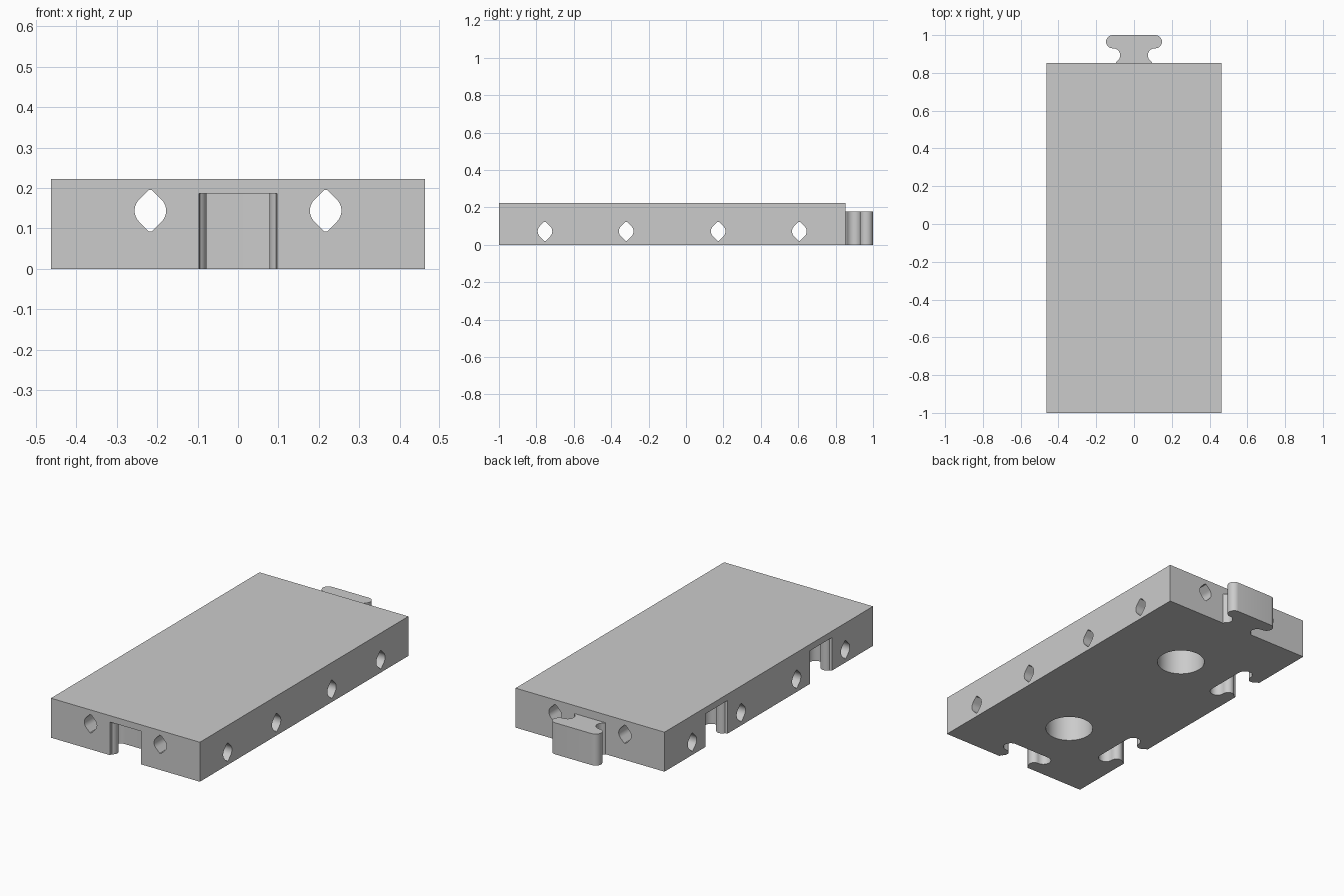
import bpy, bmesh
from math import sin, cos, radians
from mathutils import Matrix

cube = bpy.data.objects.get("Cube")
if cube:
    bpy.data.objects.remove(cube, do_unlink=True)

TILE = 0.926                      # the plate is two square tiles long
HALF = TILE / 2
HEIGHT = 0.222
FRONT, BACK = -1.0, -1.0 + 2 * TILE
CENTRES = (FRONT + HALF, FRONT + 3 * HALF)

grey = bpy.data.materials.new("light grey plastic")
grey.use_nodes = True
grey.diffuse_color = (0.6, 0.6, 0.6, 1)
grey.node_tree.nodes["Principled BSDF"].inputs["Base Color"].default_value = (0.6, 0.6, 0.6, 1)


def prism(name, outline, low, high, matrix=Matrix()):
    """Extrude a closed outline along local z and place it."""
    bm = bmesh.new()
    face = bm.faces.new([bm.verts.new((x, y, low)) for x, y in outline])
    top = bmesh.ops.extrude_face_region(bm, geom=[face])["geom"]
    bmesh.ops.translate(bm, vec=(0, 0, high - low),
                        verts=[v for v in top if isinstance(v, bmesh.types.BMVert)])
    bmesh.ops.recalc_face_normals(bm, faces=bm.faces)
    bm.transform(matrix)
    mesh = bpy.data.meshes.new(name)
    bm.to_mesh(mesh)
    bm.free()
    mesh.materials.append(grey)
    obj = bpy.data.objects.new(name, mesh)
    bpy.context.collection.objects.link(obj)
    return obj


def arc(cx, cy, r, start, end, steps):
    angles = [radians(start + (end - start) * i / steps) for i in range(steps + 1)]
    return [(cx + r * cos(a), cy + r * sin(a)) for a in angles]


def joint_outline(gap, root):
    """Rounded T from y = root outwards; gap widens it for the socket."""
    r_head, r_neck = 0.035 + gap, 0.037 - gap
    side = [(0.097, root), (0.097, 0)]
    side += arc(0.11, 0.041, r_neck, 240, 90, 14)
    side += arc(0.113, 0.113, r_head, -90, 90, 14)
    return side + [(-x, y) for x, y in reversed(side)]


def hole_outline():
    """Round sides that run into clipped points above and below."""
    r, tip = 0.039, 0.051
    flat = r * 2 ** 0.5 - tip
    right = [(flat, -tip)] + arc(0, 0, r, -45, 45, 10) + [(flat, tip)]
    return right + [(-x, y) for x, y in reversed(right)]


def combine(target, part, operation):
    mod = target.modifiers.new(operation, "BOOLEAN")
    mod.operation = operation
    mod.solver = "EXACT"
    mod.object = part
    part.hide_render = True
    bpy.context.view_layer.objects.active = target
    bpy.ops.object.modifier_apply(modifier=mod.name)
    bpy.data.objects.remove(part, do_unlink=True)


# Plate
rectangle = [(-HALF, FRONT), (HALF, FRONT), (HALF, BACK), (-HALF, BACK)]
plate = prism("connector_plate", rectangle, 0, HEIGHT)

# Sockets in the front edge and the right edge
socket = joint_outline(0.005, -0.05)
places = [Matrix.Translation((0, FRONT, 0))]
places += [Matrix.Translation((-HALF, y, 0)) @ Matrix.Rotation(radians(-90), 4, "Z") for y in CENTRES]
for place in places:
    combine(plate, prism("socket_cutter", socket, -0.05, 0.186, place), "DIFFERENCE")

# Round pockets in the underside
for y in CENTRES:
    pocket = arc(0, y, 0.125, 0, 354, 59)
    combine(plate, prism("pocket_cutter", pocket, -0.05, 0.186), "DIFFERENCE")

# Long holes from front to back, then cross holes from side to side
upright = Matrix.Rotation(radians(90), 4, "X")
for x in (-0.217, 0.217):
    place = Matrix.Translation((x, 0, 0.144)) @ upright
    combine(plate, prism("long_hole_cutter", hole_outline(), -1.2, 1.2, place), "DIFFERENCE")
for centre in CENTRES:
    for offset in (-0.217, 0.217):
        place = Matrix.Translation((0, centre + offset, 0.072)) @ Matrix.Rotation(radians(90), 4, "Z") @ upright
        combine(plate, prism("cross_hole_cutter", hole_outline(), -0.6, 0.6, place), "DIFFERENCE")

# Tongue on the back edge
tongue = prism("tongue", joint_outline(0, -0.02), 0, 0.177, Matrix.Translation((0, BACK, 0)))
combine(plate, tongue, "UNION")

# Smooth the curved walls and keep the edges sharp
bpy.ops.object.select_all(action="DESELECT")
plate.select_set(True)
bpy.context.view_layer.objects.active = plate
bpy.ops.object.shade_smooth_by_angle(angle=radians(30))
